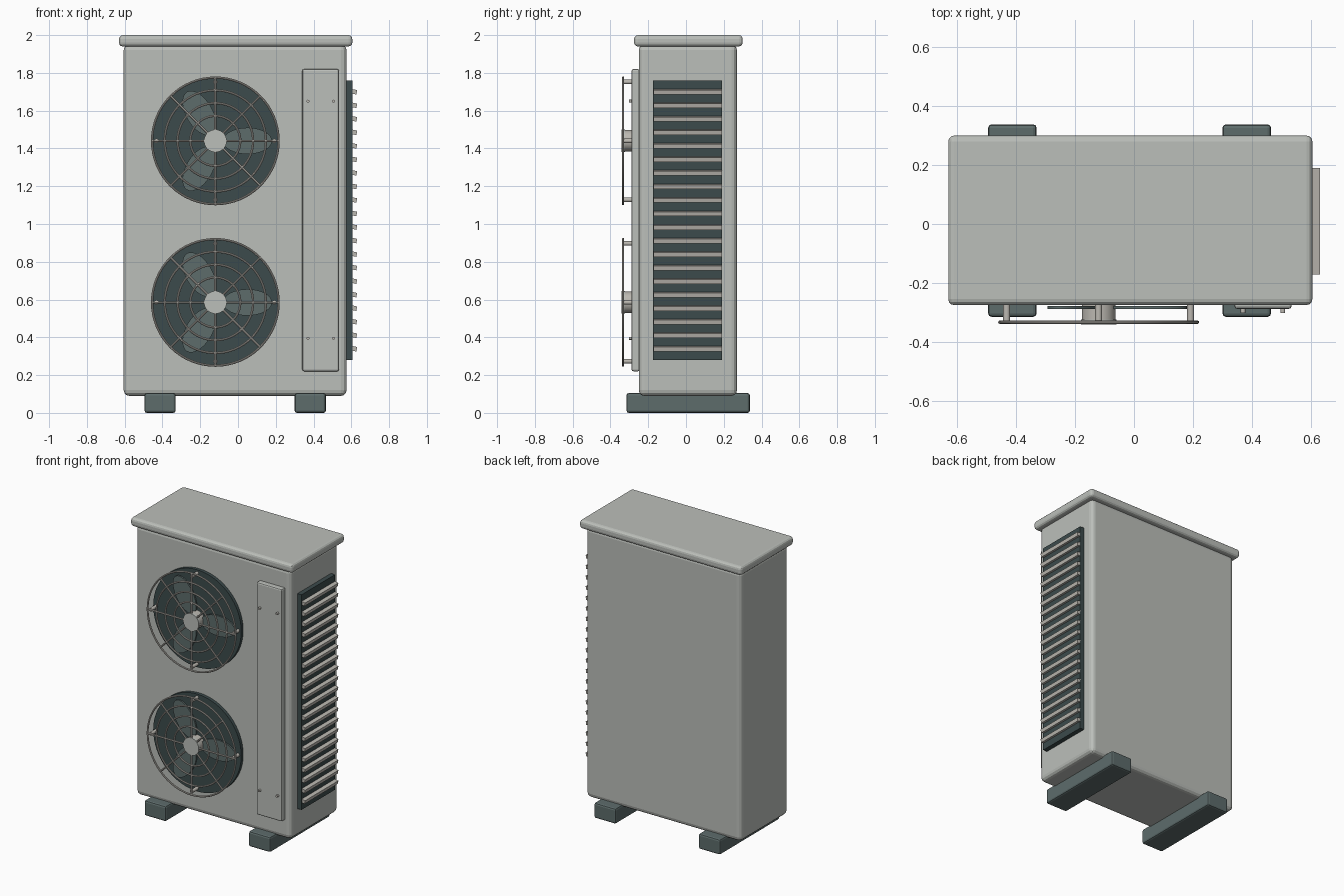
import bpy
from math import radians, cos, sin, pi

cube = bpy.data.objects.get("Cube")
if cube:
    bpy.data.objects.remove(cube, do_unlink=True)


def material(name, r, g, b):
    m = bpy.data.materials.new(name)
    m.use_nodes = True
    m.diffuse_color = (r, g, b, 1)
    bsdf = next(n for n in m.node_tree.nodes if n.type == 'BSDF_PRINCIPLED')
    bsdf.inputs["Base Color"].default_value = (r, g, b, 1)
    return m


CASING = material("casing grey", 0.50, 0.52, 0.49)
TRIM = material("warm grey", 0.50, 0.48, 0.44)
DARK = material("dark slate", 0.045, 0.07, 0.072)
SLATE = material("slate", 0.11, 0.15, 0.148)


def finish(name, mat, bevel=0, segments=2, smooth=True):
    ob = bpy.context.object
    ob.name = name
    ob.data.materials.append(mat)
    bpy.ops.object.transform_apply(location=False, rotation=True, scale=True)
    if smooth:
        bpy.ops.object.shade_smooth_by_angle(angle=radians(35))
    if bevel:
        mod = ob.modifiers.new("Bevel", 'BEVEL')
        mod.width = bevel
        mod.segments = segments
    return ob


def box(name, mat, x, y, z, bevel=0, segments=2, tilt=0):
    """Box from (min, max) pairs on each axis, tilted about y."""
    spans = (x, y, z)
    bpy.ops.mesh.primitive_cube_add(size=1, location=[sum(s) / 2 for s in spans],
                                    rotation=(0, tilt, 0))
    bpy.context.object.scale = [s[1] - s[0] for s in spans]
    return finish(name, mat, bevel, segments, smooth=False)


def disc(name, mat, x, z, radius, front, back, sides=48, bevel=0):
    """Cylinder whose axis runs front to back."""
    bpy.ops.mesh.primitive_cylinder_add(vertices=sides, radius=radius, depth=back - front,
                                        location=(x, (front + back) / 2, z),
                                        rotation=(pi / 2, 0, 0))
    return finish(name, mat, bevel)


# Casing, lid and feet
box("casing", CASING, (-0.605, 0.575), (-0.25, 0.27), (0.09, 1.95), 0.03, 3)
box("lid", CASING, (-0.63, 0.605), (-0.275, 0.30), (1.94, 2.0), 0.02, 3)
for side, x in (("right", -0.495), ("left", 0.30)):
    box(side + "_foot", SLATE, (x, x + 0.165), (-0.315, 0.338), (0, 0.105), 0.012)

# Service panel with screws
box("service_panel", CASING, (0.34, 0.535), (-0.288, -0.245), (0.22, 1.82), 0.01)
for x in (0.37, 0.505):
    for z in (0.395, 1.65):
        disc("panel_screw", TRIM, x, z, 0.008, -0.302, -0.28, 12)

# Side vent with slats
box("vent_backing", DARK, (0.56, 0.606), (-0.175, 0.19), (0.28, 1.76))
for i in range(20):
    z = 0.34 + i * 0.0716
    box("vent_slat", TRIM, (0.598, 0.629), (-0.172, 0.19), (z - 0.012, z + 0.012),
        tilt=radians(12))


def fan(level, cx, cz):
    disc(level + "_fan_well", DARK, cx, cz, 0.335, -0.272, -0.24, 64)

    # Three rounded blades around a hub
    for i in range(3):
        a = i * 2 * pi / 3
        bpy.ops.mesh.primitive_cylinder_add(
            vertices=32, radius=1, depth=0.01,
            location=(cx + 0.17 * cos(a), -0.284, cz + 0.17 * sin(a)))
        blade = bpy.context.object
        blade.scale = (0.13, 0.07, 1)
        bpy.ops.object.transform_apply(location=False, rotation=False, scale=True)
        blade.rotation_euler = (pi / 2, -a, 0)
        finish(level + "_fan_blade", SLATE)
    disc(level + "_fan_hub", TRIM, cx, cz, 0.057, -0.33, -0.26, 32)

    # Guard: rings, spokes, cap and standoffs
    for radius in (0.335, 0.268, 0.2, 0.132):
        bpy.ops.mesh.primitive_torus_add(
            major_radius=radius, minor_radius=0.006, major_segments=64, minor_segments=8,
            location=(cx, -0.333, cz), rotation=(pi / 2, 0, 0))
        finish(level + "_guard_ring", TRIM)
    for i in range(8):
        a = i * pi / 4
        bpy.ops.mesh.primitive_cylinder_add(
            vertices=8, radius=0.006, depth=0.29,
            location=(cx + 0.19 * cos(a), -0.333, cz + 0.19 * sin(a)),
            rotation=(0, pi / 2 - a, 0))
        finish(level + "_guard_spoke", TRIM)
    disc(level + "_guard_cap", CASING, cx, cz, 0.06, -0.341, -0.324, 32)
    for i in range(4):
        a = i * pi / 2
        disc(level + "_guard_standoff", TRIM, cx + 0.312 * cos(a), cz + 0.312 * sin(a),
             0.012, -0.333, -0.26, 12)


fan("upper", -0.12, 1.44)
fan("lower", -0.12, 0.585)
